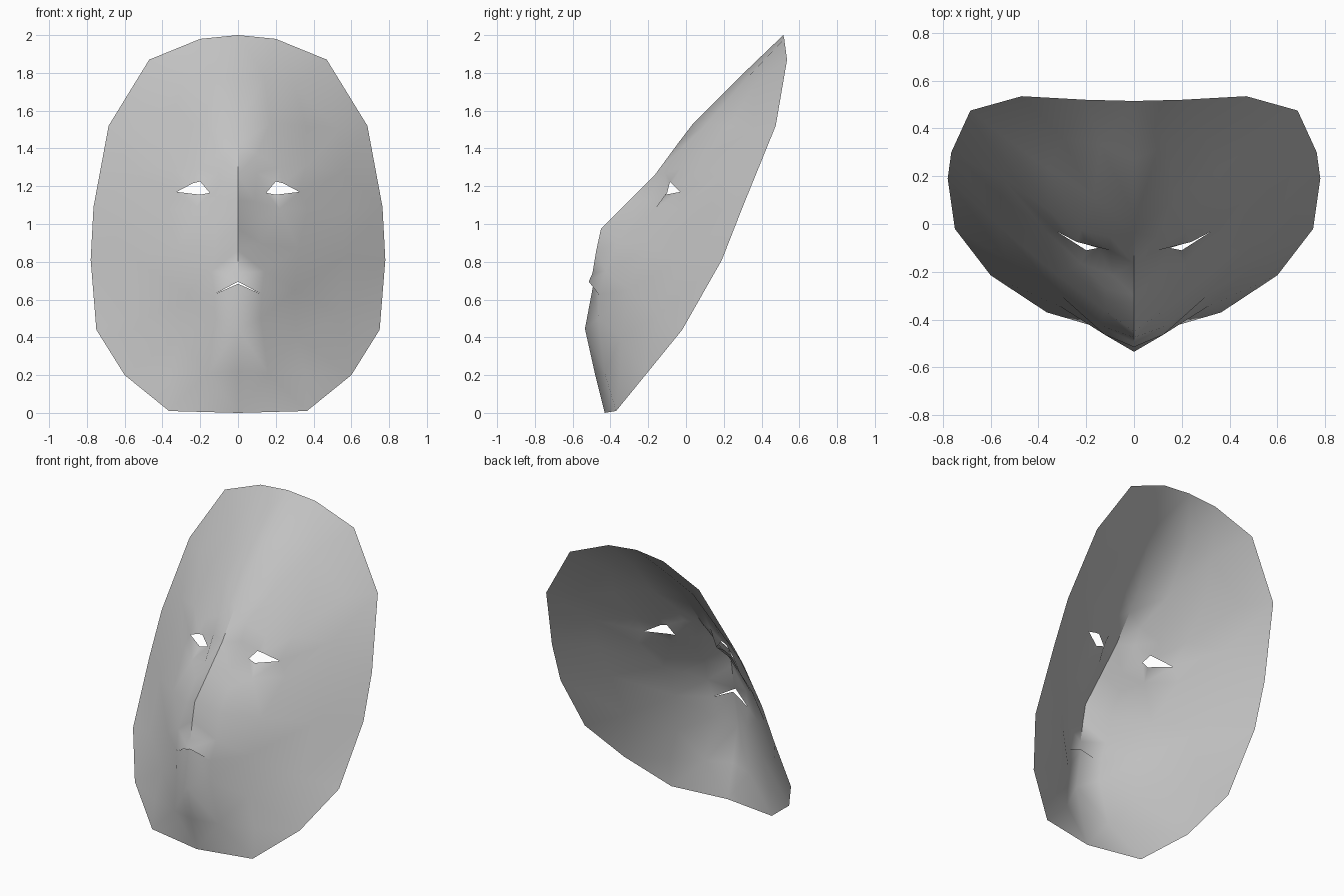
import bpy
import bmesh
from mathutils import Vector
from mathutils.geometry import delaunay_2d_cdt

cube = bpy.data.objects.get("Cube")
if cube:
    bpy.data.objects.remove(cube, do_unlink=True)

# Landmarks of the left half, each as (x, y, z)
rim = [(0, -0.43, 0), (0.365, -0.37, 0.01), (0.60, -0.215, 0.20), (0.75, -0.02, 0.44),
       (0.78, 0.19, 0.81), (0.765, 0.30, 1.09), (0.685, 0.475, 1.52),
       (0.47, 0.535, 1.87), (0.20, 0.52, 1.98), (0, 0.515, 2.0)]
# Centre line from the forehead over the nose and lips to the chin
forehead_line = [(0, 0.27, 1.765), (0, 0.04, 1.535), (0, -0.04, 1.43)]
nose_line = [(0, -0.165, 1.26), (0, -0.30, 1.125), (0, -0.45, 0.975),
             (0, -0.475, 0.86), (0, -0.495, 0.74)]
upper_lip, lower_lip = (0, -0.515, 0.695), (0, -0.49, 0.683)
mouth_corner = (0.125, -0.462, 0.628)
chin_line = [(0, -0.535, 0.445), (0, -0.485, 0.22)]
eye = [(0.15, -0.10, 1.165), (0.20, -0.11, 1.155), (0.325, -0.03, 1.17),
       (0.24, -0.075, 1.215), (0.20, -0.085, 1.225)]
# Inner surface points
forehead = [(0.14, 0.33, 1.78), (0.30, 0.36, 1.73), (0.17, 0.11, 1.53), (0.36, 0.23, 1.52),
            (0.53, 0.355, 1.50)]
brow = [(0.10, -0.055, 1.37), (0.10, -0.11, 1.27), (0.22, -0.025, 1.30),
        (0.36, 0.06, 1.31), (0.55, 0.19, 1.27)]
cheek = [(0.09, -0.215, 1.12), (0.12, -0.27, 1.03), (0.22, -0.165, 1.08),
         (0.37, -0.03, 1.08), (0.56, 0.12, 1.07), (0.12, -0.365, 0.90),
         (0.32, -0.215, 0.87), (0.56, -0.015, 0.82)]
jaw = [(0.14, -0.425, 0.75), (0.30, -0.305, 0.65), (0.54, -0.145, 0.52),
       (0.12, -0.465, 0.50), (0.31, -0.345, 0.40), (0.16, -0.43, 0.21), (0.36, -0.35, 0.20)]

# Triangulate the half mask in the front plane, with eye and mouth as openings
outline = rim + forehead_line + nose_line + [upper_lip, lower_lip] + chin_line
points = outline + eye + [mouth_corner] + forehead + brow + cheek + jaw
n, e = len(outline), len(eye)
mouth = [outline.index(lower_lip), n + e, outline.index(upper_lip)]
loops = [list(range(n)), list(range(n, n + e)), mouth]
flat = [Vector((x, z)) for x, y, z in points]
out_verts, _, out_faces, orig_verts, _, orig_faces = delaunay_2d_cdt(flat, [], loops, 0, 1e-5)

bm = bmesh.new()
verts = []
for co, source in zip(out_verts, orig_verts):
    verts.append(bm.verts.new((co.x, points[source[0]][1], co.y)))
for face, source in zip(out_faces, orig_faces):
    if list(source) == [0]:
        bm.faces.new([verts[i] for i in face]).smooth = True
for f in bm.faces:
    f.normal_update()
    if f.normal.y > 0:
        f.normal_flip()

# Crisp nose ridge
for edge in bm.edges:
    a, b = (v.co for v in edge.verts)
    if a.x < 1e-4 and b.x < 1e-4 and min(a.z, b.z) > 0.73 and max(a.z, b.z) < 1.44:
        edge.smooth = False
loose = [v for v in bm.verts if not v.link_faces]
bmesh.ops.delete(bm, geom=loose, context='VERTS')

mesh = bpy.data.meshes.new("face_mask")
bm.to_mesh(mesh)
bm.free()
mask = bpy.data.objects.new("face_mask", mesh)
bpy.context.collection.objects.link(mask)

# Other half
mirror = mask.modifiers.new("mirror", 'MIRROR')
mirror.use_clip = True
mirror.merge_threshold = 0.001

# Plain grey
grey = bpy.data.materials.new("plain_grey")
grey.use_nodes = True
colour = (0.55, 0.55, 0.55, 1)
grey.diffuse_color = colour
bsdf = next(node for node in grey.node_tree.nodes if node.type == 'BSDF_PRINCIPLED')
bsdf.inputs["Base Color"].default_value = colour
mesh.materials.append(grey)
